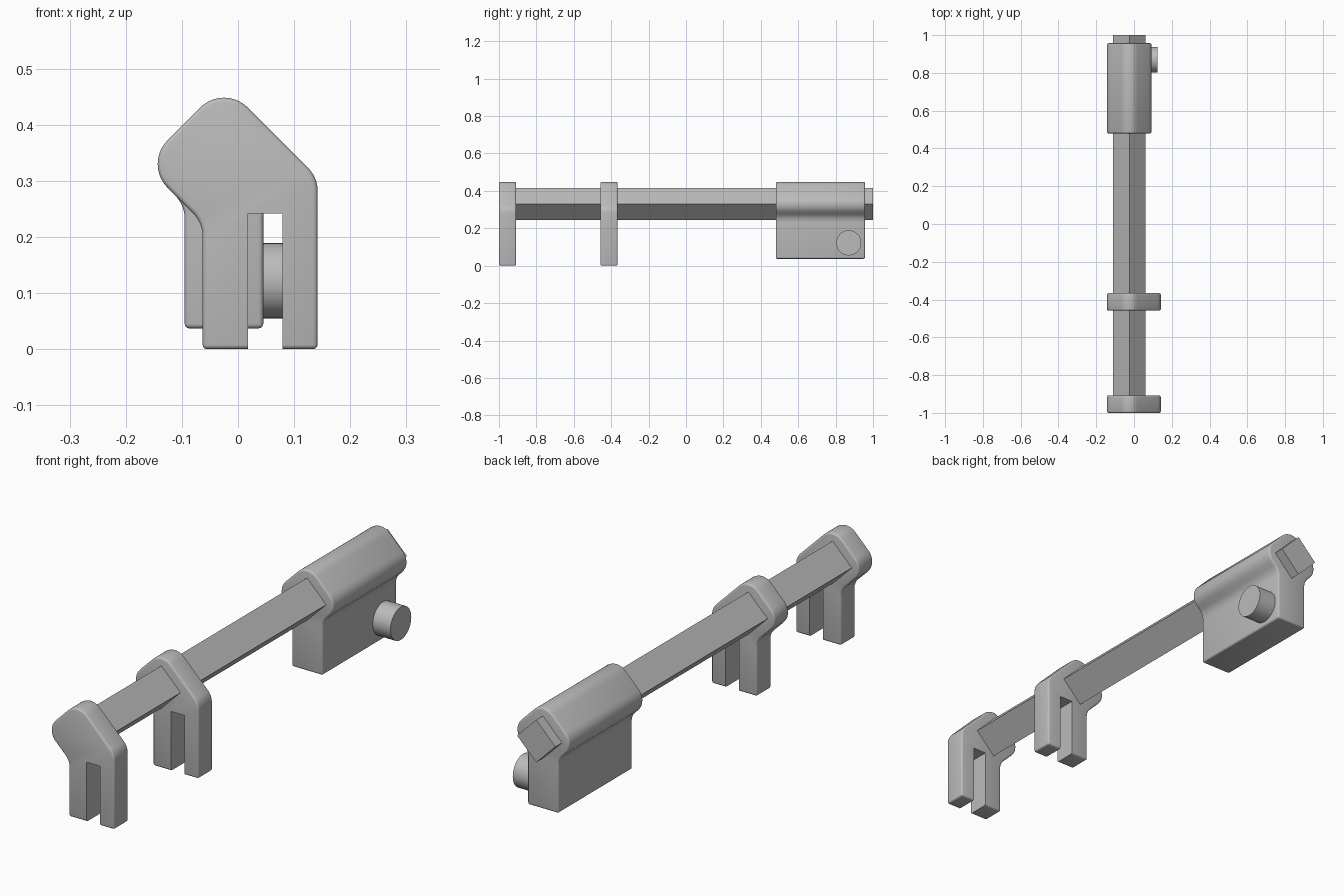
import bpy, bmesh, math
from mathutils import Vector

cube = bpy.data.objects.get("Cube")
if cube:
    bpy.data.objects.remove(cube, do_unlink=True)

grey = bpy.data.materials.new("mid grey")
grey.use_nodes = True
grey.diffuse_color = (0.5, 0.5, 0.5, 1)
grey.node_tree.nodes["Principled BSDF"].inputs["Base Color"].default_value = (0.5, 0.5, 0.5, 1)

CX, CZ = -0.025, 0.33      # axis of the bar
BAR, HEAD = 0.0865, 0.143  # half diagonals of the bar and of the collar around it
R = 0.06                   # large corner radius


def fillet(points, steps=10):
    """Round each (x, z, radius) corner of a closed outline."""
    out = []
    for i, (x, z, r) in enumerate(points):
        p = Vector((x, z))
        if r == 0:
            out.append(p)
            continue
        a = (Vector(points[i - 1][:2]) - p).normalized()
        b = (Vector(points[(i + 1) % len(points)][:2]) - p).normalized()
        half = a.angle(b) / 2
        centre = p + (a + b).normalized() * (r / math.sin(half))
        start = p + a * (r / math.tan(half)) - centre
        end = p + b * (r / math.tan(half)) - centre
        sweep = start.angle(end)
        for k in range(steps + 1):
            t = k / steps
            out.append(centre + (start * math.sin((1 - t) * sweep)
                                 + end * math.sin(t * sweep)) / math.sin(sweep))
    return out


def prism(name, outline, y0, y1, bevel=0.0):
    """Extrude an x-z outline along y, with softened hard edges."""
    bm = bmesh.new()
    face = bm.faces.new([bm.verts.new((p[0], y0, p[1])) for p in outline])
    ext = bmesh.ops.extrude_face_region(bm, geom=[face])
    verts = [g for g in ext["geom"] if isinstance(g, bmesh.types.BMVert)]
    bmesh.ops.translate(bm, verts=verts, vec=(0, y1 - y0, 0))
    bmesh.ops.recalc_face_normals(bm, faces=bm.faces)
    if bevel:
        edges = [e for e in bm.edges if e.calc_face_angle(0) > math.radians(40)]
        bmesh.ops.bevel(bm, geom=edges, offset=bevel, segments=3, profile=0.5, affect="EDGES")
    mesh = bpy.data.meshes.new(name)
    bm.to_mesh(mesh)
    bm.free()
    mesh.materials.append(grey)
    obj = bpy.data.objects.new(name, mesh)
    bpy.context.collection.objects.link(obj)
    return obj


def activate(obj):
    bpy.ops.object.select_all(action="DESELECT")
    obj.select_set(True)
    bpy.context.view_layer.objects.active = obj


def smooth(obj):
    activate(obj)
    bpy.ops.object.shade_smooth_by_angle(angle=math.radians(32))


def diagonal_z(x):
    """Height where a vertical wall at x meets the collar's lower slope."""
    return CZ - HEAD + abs(x - CX)


# Square bar standing on its edge
diamond = [(CX - BAR, CZ), (CX, CZ + BAR), (CX + BAR, CZ), (CX, CZ - BAR)]
prism("square_bar", diamond, -0.95, 1.0)

# Two forked brackets holding the bar
L, RT = -0.063, 0.142
bracket = fillet([(L, 0, 0), (L, diagonal_z(L), R), (CX - HEAD, CZ, R), (CX, CZ + HEAD, R),
                  (RT, CZ + HEAD - (RT - CX), R), (RT, 0, 0)])
for name, y in (("front_bracket", -1.0), ("middle_bracket", -0.458)):
    obj = prism(name, bracket, y, y + 0.092, 0.008)
    slot = [(0.018, -0.1), (0.018, 0.242), (0.079, 0.242), (0.079, -0.1)]
    cutter = prism("slot_cutter", slot, y - 0.1, y + 0.2)
    cutter.hide_render = True
    mod = obj.modifiers.new("slot", "BOOLEAN")
    mod.operation, mod.object, mod.solver = "DIFFERENCE", cutter, "EXACT"
    activate(obj)
    bpy.ops.object.modifier_apply(modifier=mod.name)
    bpy.data.objects.remove(cutter, do_unlink=True)
    smooth(obj)

# Sliding housing with a rounded collar above a flat block
A, B = CX - 0.07, CX + 0.07
housing = fillet([(A, 0.037, 0), (A, diagonal_z(A), R), (CX - HEAD, CZ, R), (CX, CZ + HEAD, R),
                  (CX + HEAD, CZ, R), (B, diagonal_z(B), R), (B, 0.037, 0)])
smooth(prism("housing", housing, 0.48, 0.957, 0.008))

# Round button on the housing's side
bpy.ops.mesh.primitive_cylinder_add(vertices=48, radius=0.067, depth=0.095,
                                    location=(0.0775, 0.87, 0.122),
                                    rotation=(0, math.pi / 2, 0))
button = bpy.context.object
button.name = "side_button"
button.data.materials.append(grey)
smooth(button)
